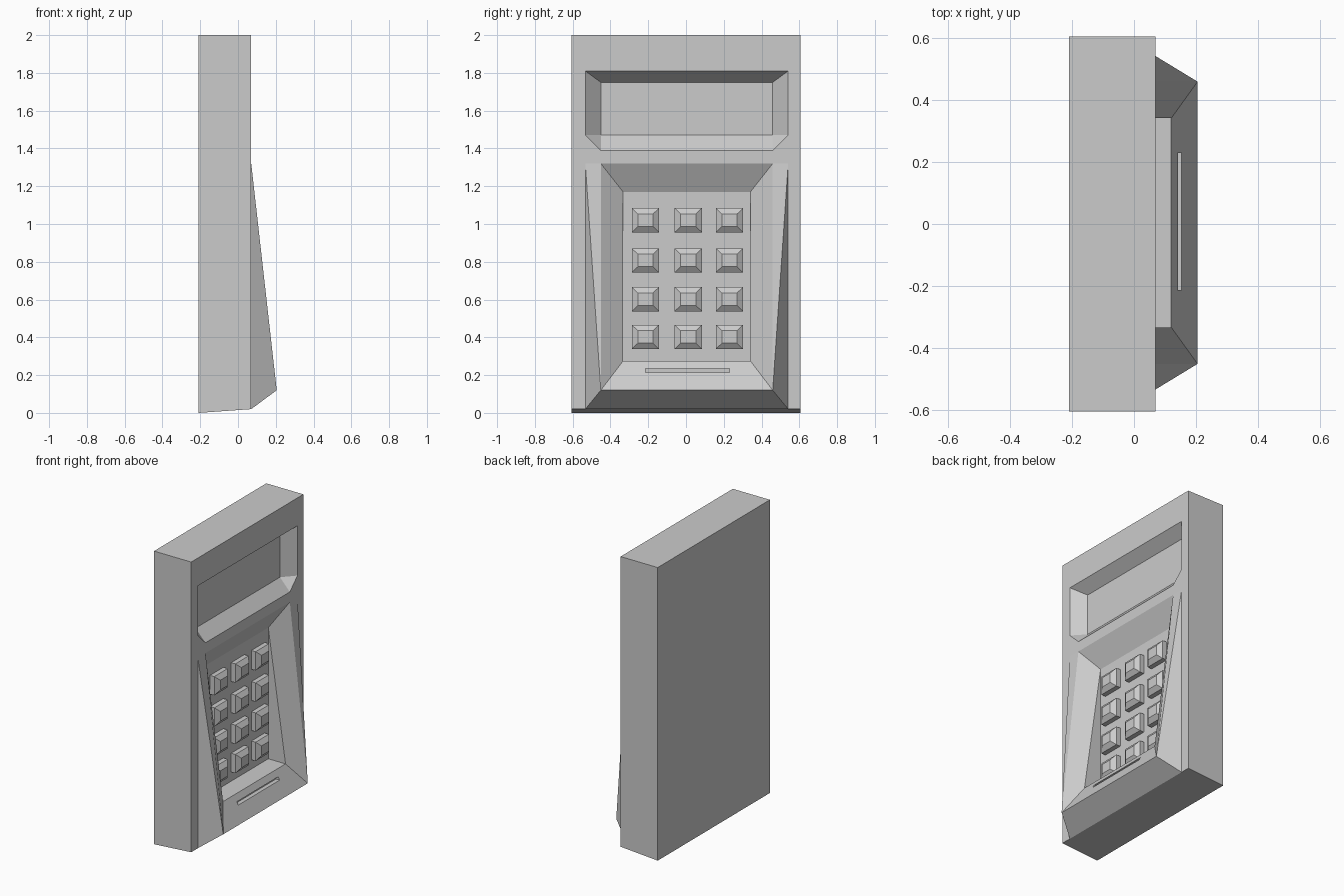
import bpy, bmesh

if "Cube" in bpy.data.objects:
    bpy.data.objects.remove(bpy.data.objects["Cube"])


def finish(bm, name):
    bmesh.ops.recalc_face_normals(bm, faces=bm.faces[:])
    me = bpy.data.meshes.new(name)
    bm.to_mesh(me)
    bm.free()
    ob = bpy.data.objects.new(name, me)
    bpy.context.collection.objects.link(ob)
    return ob


# Casing: one half's corner points, mirrored across y
half = {
    "A": (-.21, .605, 2), "B": (-.21, .605, 0),            # back edge
    "C": (.07, .605, 2), "D": (.07, .605, .02),            # front edge
    "d0": (.07, .537, 1.81), "d1": (.07, .537, 1.47),      # display opening
    "d2": (.07, .455, 1.39),
    "e0": (-.005, .455, 1.75), "e1": (-.005, .455, 1.47),  # display floor
    "k0": (.07, .537, .02), "k1": (.07, .537, 1.32),       # keypad surround
    "k2": (.07, .455, 1.32), "k3": (.205, .455, .12),
    "r0": (-.01, .337, 1.17), "r1": (.12, .337, .275),     # inner rim
    "p": (-.01, .337, .275),                               # keypad floor
}
side_faces = ["A B D C", "C D k0 k1 d1 d0", "d0 d1 e1 e0", "d1 d2 e1",
              "k1 k2 k3", "k0 k1 k3", "k2 k3 r1 r0", "r0 r1 p"]
span_faces = ["A B", "A C", "B D k0", "C d0", "d0 e0", "e0 e1", "e1 d2",
              "d2 d1 k1 k2", "k0 k3", "k3 r1", "r1 p", "p r0", "r0 k2"]

bm = bmesh.new()
sides = []
for s in (-1, 1):
    sides.append({n: bm.verts.new((x, s * y + (.004 if y < .6 else 0), z))
                  for n, (x, y, z) in half.items()})
L, R = sides
for f in side_faces:
    for s in sides:
        bm.faces.new([s[n] for n in f.split()])
for f in span_faces:
    names = f.split()
    bm.faces.new([L[n] for n in names] + [R[n] for n in reversed(names)])
casing = finish(bm, "casing")

# Card slot cut into the lower slope
bm = bmesh.new()
bmesh.ops.create_cube(bm, size=1)
bmesh.ops.scale(bm, vec=(.12, .445, .02), verts=bm.verts)
bmesh.ops.translate(bm, vec=(.185, .008, .225), verts=bm.verts)
cutter = finish(bm, "slot_cutter")
cutter.hide_render = True
cutter.hide_set(True)
mod = casing.modifiers.new("slot", 'BOOLEAN')
mod.operation = 'DIFFERENCE'
mod.solver = 'EXACT'
mod.object = cutter


def key(name, y, z):
    """Straight-sided key with a bevelled cap."""
    bm = bmesh.new()
    rings = []
    for x, hy, hz in ((-.015, .072, .064), (.022, .072, .064), (.045, .04, .033)):
        rings.append([bm.verts.new((x, y + a * hy, z + b * hz))
                      for a, b in ((-1, -1), (1, -1), (1, 1), (-1, 1))])
    for lo, hi in zip(rings, rings[1:]):
        for i in range(4):
            j = (i + 1) % 4
            bm.faces.new((lo[i], lo[j], hi[j], hi[i]))
    bm.faces.new(rings[0])
    bm.faces.new(rings[-1])
    finish(bm, name)


# Keypad: four rows of three
for r, z in enumerate((1.02, .807, .602, .402)):
    for c, y in enumerate((-.215, .012, .23)):
        key(f"key_{r + 1}_{c + 1}", y, z)
